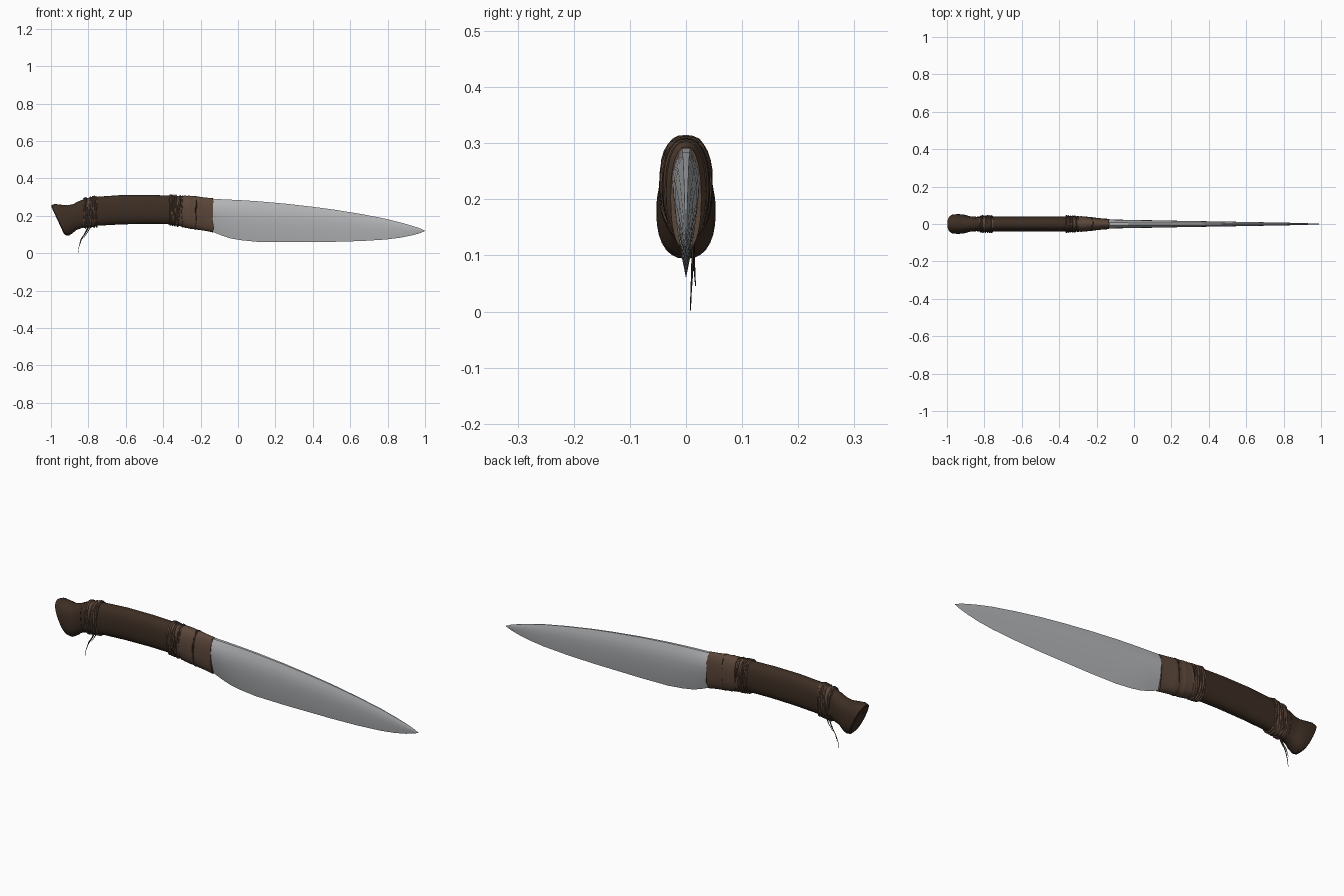
import bpy, bmesh, math, random

if "Cube" in bpy.data.objects:
    bpy.data.objects.remove(bpy.data.objects["Cube"])

random.seed(4)


def material(name, rgb):
    m = bpy.data.materials.new(name)
    m.diffuse_color = (*rgb, 1)
    m.use_nodes = True
    m.node_tree.nodes["Principled BSDF"].inputs["Base Color"].default_value = m.diffuse_color
    return m


WOOD = material("dark_wood", (0.046, 0.027, 0.017))
LEATHER = material("brown_leather", (0.105, 0.062, 0.042))
STEEL = material("grey_steel", (0.46, 0.47, 0.48))
STRING = material("dark_string", (0.06, 0.038, 0.026))

# Handle profile: x, top z, bottom z, half width
GRIP = [(-0.87, 0.268, 0.125, 0.038), (-0.83, 0.288, 0.136, 0.039),
        (-0.75, 0.302, 0.147, 0.040), (-0.62, 0.311, 0.154, 0.040),
        (-0.48, 0.312, 0.157, 0.040), (-0.37, 0.308, 0.155, 0.040),
        (-0.30, 0.303, 0.145, 0.037), (-0.20, 0.298, 0.126, 0.030),
        (-0.13, 0.291, 0.113, 0.025)]


def lerp_profile(table, x):
    x = max(table[0][0], min(table[-1][0], x))
    for a, b in zip(table, table[1:]):
        if x <= b[0]:
            t = (x - a[0]) / (b[0] - a[0])
            return [p + (q - p) * t for p, q in zip(a[1:], b[1:])]


def ring(top, bot, w, n=28, power=0.85):
    """Rounded section between a top and a bottom (x, z) point."""
    pts = []
    for i in range(n):
        a = 2 * math.pi * i / n
        c, s = math.cos(a), math.sin(a)
        k = (1 + math.copysign(abs(c) ** power, c)) / 2
        y = w * math.copysign(abs(s) ** power, s)
        pts.append((bot[0] + (top[0] - bot[0]) * k, y, bot[1] + (top[1] - bot[1]) * k))
    return pts


def grip_ring(x, grow=0.0, slant=0.0):
    t, b, w = lerp_profile(GRIP, x)
    return ring((x + slant, t + grow), (x - slant, b - grow), w + grow)


def loft(name, rings, mat, angle=35):
    bm = bmesh.new()
    rows = [[bm.verts.new(p) for p in r] for r in rings]
    n = len(rows[0])
    for a, b in zip(rows, rows[1:]):
        for i in range(n):
            j = (i + 1) % n
            bm.faces.new((a[i], a[j], b[j], b[i]))
    bm.faces.new(rows[0])
    bm.faces.new(rows[-1][::-1])
    bmesh.ops.remove_doubles(bm, verts=bm.verts, dist=1e-5)
    bmesh.ops.recalc_face_normals(bm, faces=bm.faces)
    me = bpy.data.meshes.new(name)
    bm.to_mesh(me)
    bm.free()
    ob = bpy.data.objects.new(name, me)
    bpy.context.collection.objects.link(ob)
    me.materials.append(mat)
    select(ob)
    bpy.ops.object.shade_smooth_by_angle(angle=math.radians(angle))
    return ob


def select(ob):
    bpy.ops.object.select_all(action='DESELECT')
    ob.select_set(True)
    bpy.context.view_layer.objects.active = ob


def cord(name, pts, radii, mat, cyclic=False):
    cu = bpy.data.curves.new(name, 'CURVE')
    cu.dimensions = '3D'
    cu.bevel_depth = 1.0
    cu.bevel_resolution = 1
    cu.use_fill_caps = True
    sp = cu.splines.new('POLY')
    sp.points.add(len(pts) - 1)
    for p, co, r in zip(sp.points, pts, radii):
        p.co, p.radius = (*co, 1), r
    sp.use_cyclic_u = cyclic
    cu.materials.append(mat)
    ob = bpy.data.objects.new(name, cu)
    bpy.context.collection.objects.link(ob)
    select(ob)
    bpy.ops.object.convert(target='MESH')


# Grip
loft("grip", [grip_ring(-0.87 + 0.69 * i / 30) for i in range(31)], WOOD)

# Flared pommel with a slanted, slightly hollow end
POMMEL = [(-0.975, 0.228, -0.935, 0.130, 0.030), (-0.997, 0.246, -0.932, 0.106, 0.044),
          (-0.998, 0.256, -0.922, 0.096, 0.051), (-0.980, 0.263, -0.905, 0.094, 0.053),
          (-0.945, 0.259, -0.885, 0.106, 0.051), (-0.910, 0.256, -0.868, 0.121, 0.044),
          (-0.880, 0.263, -0.858, 0.126, 0.040), (-0.850, 0.279, -0.840, 0.132, 0.040)]
loft("pommel", [ring((a, b), (c, d), w) for a, b, c, d, w in POMMEL], WOOD)


# Leather bands with uneven surface and ragged ends
def band(name, x0, x1, grow, steps=8, ragged=0.004):
    rings = []
    for i in range(steps + 1):
        g = grow + random.uniform(-0.0012, 0.0012)
        pts = grip_ring(x0 + (x1 - x0) * i / steps, g)
        if i in (0, steps):
            pts = [(x + random.uniform(-ragged, ragged), y, z) for x, y, z in pts]
        rings.append(pts)
    loft(name, rings, LEATHER, 40)


band("rear_band", -0.825, -0.755, 0.003)
band("front_sleeve", -0.365, -0.132, 0.003, 14)
band("sleeve_overlap", -0.300, -0.225, 0.0055)


# Cord windings
def windings(name, xs, mat, r=0.0045):
    for i, x in enumerate(xs):
        pts = grip_ring(x, 0.004, random.uniform(-0.008, 0.008))
        cord(f"{name}_{i + 1}", pts, [r * random.uniform(0.75, 1.15) for _ in pts], mat, True)


windings("rear_winding", [-0.818, -0.808, -0.795, -0.782, -0.771, -0.761], LEATHER)
windings("front_winding", [-0.362, -0.352, -0.340, -0.328, -0.316], LEATHER)
windings("sleeve_seam", [-0.302, -0.224], STRING, 0.0025)

# Loose hanging string ends
STRANDS = [[(-0.795, 0.006, 0.145), (-0.815, 0.012, 0.108), (-0.838, 0.011, 0.070),
            (-0.850, 0.009, 0.035), (-0.855, 0.008, 0.002)],
           [(-0.800, 0.012, 0.145), (-0.822, 0.014, 0.100), (-0.840, 0.015, 0.075), (-0.848, 0.017, 0.046)],
           [(-0.785, 0.010, 0.145), (-0.800, 0.014, 0.120), (-0.822, 0.013, 0.085)]]
for k, pts in enumerate(STRANDS):
    cord(f"loose_string_{k + 1}", pts, [0.003 - 0.0022 * i / (len(pts) - 1) for i in range(len(pts))], STRING)

# Blade: x, spine z, edge z, half thickness
BLADE = [(-0.20, 0.286, 0.135, 0.025), (-0.13, 0.290, 0.112, 0.024), (-0.08, 0.288, 0.092, 0.023),
         (-0.04, 0.286, 0.079, 0.0225), (0.02, 0.283, 0.069, 0.021), (0.10, 0.278, 0.061, 0.020),
         (0.25, 0.265, 0.059, 0.017), (0.40, 0.248, 0.060, 0.0145), (0.52, 0.232, 0.061, 0.0125),
         (0.66, 0.209, 0.065, 0.010), (0.79, 0.184, 0.073, 0.0075), (0.87, 0.164, 0.083, 0.006),
         (0.93, 0.147, 0.095, 0.004), (0.97, 0.134, 0.106, 0.0025), (1.0, 0.120, 0.118, 0.0006)]
# Half section: height fraction, thickness fraction
SIDE = [(1.0, 0.30), (0.88, 0.72), (0.76, 0.95), (0.62, 1.0), (0.46, 0.86), (0.30, 0.62), (0.14, 0.32)]


def blade_ring(x, top, bot, w):
    def side(s):
        return [(x, s * w * t, bot + (top - bot) * h) for h, t in SIDE]
    return side(1) + [(x, 0, bot)] + side(-1)[::-1]


loft("blade", [blade_ring(*s) for s in BLADE], STEEL, 35)
